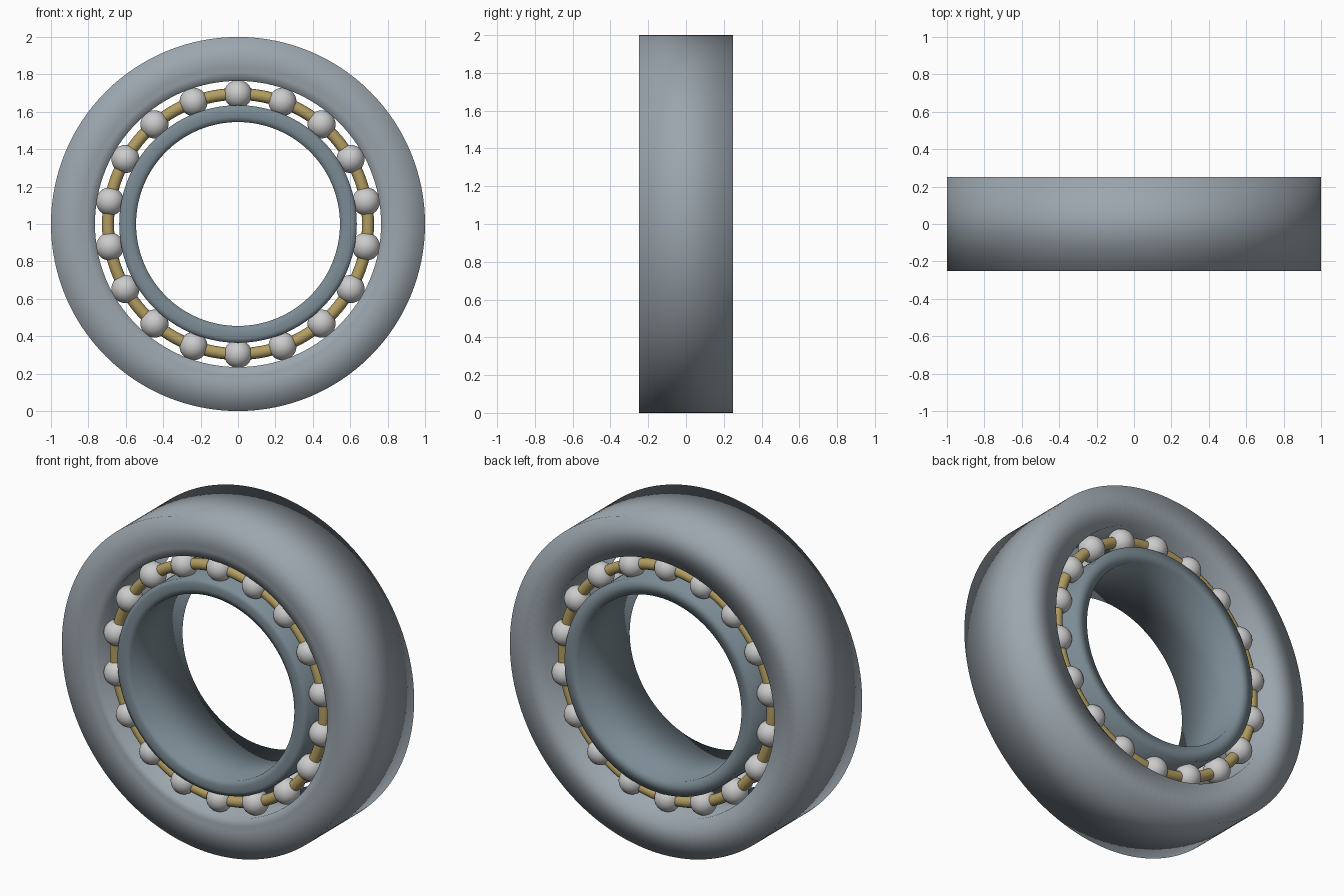
import bpy, math
from mathutils import Matrix

if "Cube" in bpy.data.objects:
    bpy.data.objects.remove(bpy.data.objects["Cube"])

BALLS = 18        # balls per row
PITCH = 0.695     # ball circle radius
BALL_R = 0.075
ROW_Y = 0.172     # rows sit near both faces
CENTRE_Z = 1.0


def material(name, rgb):
    m = bpy.data.materials.new(name)
    m.diffuse_color = (*rgb, 1)
    m.use_nodes = True
    m.node_tree.nodes["Principled BSDF"].inputs["Base Color"].default_value = m.diffuse_color
    return m


steel = material("steel", (0.33, 0.38, 0.42))
dark_steel = material("dark_steel", (0.20, 0.26, 0.30))
chrome = material("chrome", (0.62, 0.63, 0.64))
brass = material("brass", (0.45, 0.34, 0.12))


def lathe(name, profile, mat, segments=128):
    """Spin a closed (radius, y) profile around the bearing axis."""
    n = len(profile)
    verts, faces = [], []
    for i in range(segments):
        a = 2 * math.pi * i / segments
        verts += [(r * math.cos(a), y, CENTRE_Z + r * math.sin(a)) for r, y in profile]
        j = (i + 1) % segments
        for k in range(n):
            l = (k + 1) % n
            faces.append((i * n + k, i * n + l, j * n + l, j * n + k))
    me = bpy.data.meshes.new(name)
    me.from_pydata(verts, [], faces)
    ob = bpy.data.objects.new(name, me)
    bpy.context.collection.objects.link(ob)
    me.materials.append(mat)
    me.shade_smooth()
    # make normals point outward
    import bmesh
    bm = bmesh.new()
    bm.from_mesh(me)
    bmesh.ops.recalc_face_normals(bm, faces=bm.faces)
    bm.to_mesh(me)
    bm.free()
    return ob


# outer race, with a shallow step on the front face
lathe("outer_race", [(1.0, 0.25), (1.0, -0.25), (0.84, -0.25), (0.81, -0.242),
                     (0.765, -0.242), (0.765, 0.25)], steel)

# inner race, with a shallow ridge on the front face
lathe("inner_race", [(0.635, 0.25), (0.635, -0.242), (0.61, -0.25), (0.575, -0.25),
                     (0.545, -0.242), (0.545, 0.25)], dark_steel)

# two rows of balls, each threaded on a brass cage ring
ball_mesh = None
for row, y in (("front", -ROW_Y), ("back", ROW_Y)):
    ring = [(PITCH + 0.032 * math.cos(t), y + 0.032 * math.sin(t))
            for t in (2 * math.pi * k / 16 for k in range(16))]
    lathe(row + "_cage", ring, brass)
    for i in range(BALLS):
        a = math.pi / 2 + 2 * math.pi * i / BALLS
        loc = (PITCH * math.cos(a), y, CENTRE_Z + PITCH * math.sin(a))
        if ball_mesh is None:
            bpy.ops.mesh.primitive_uv_sphere_add(segments=32, ring_count=16, radius=BALL_R)
            ob = bpy.context.object
            ball_mesh = ob.data
            ball_mesh.shade_smooth()
            ball_mesh.materials.append(chrome)
        else:
            ob = bpy.data.objects.new("ball", ball_mesh)
            bpy.context.collection.objects.link(ob)
        ob.name = f"{row}_ball_{i + 1}"
        ob.matrix_world = Matrix.Translation(loc)
